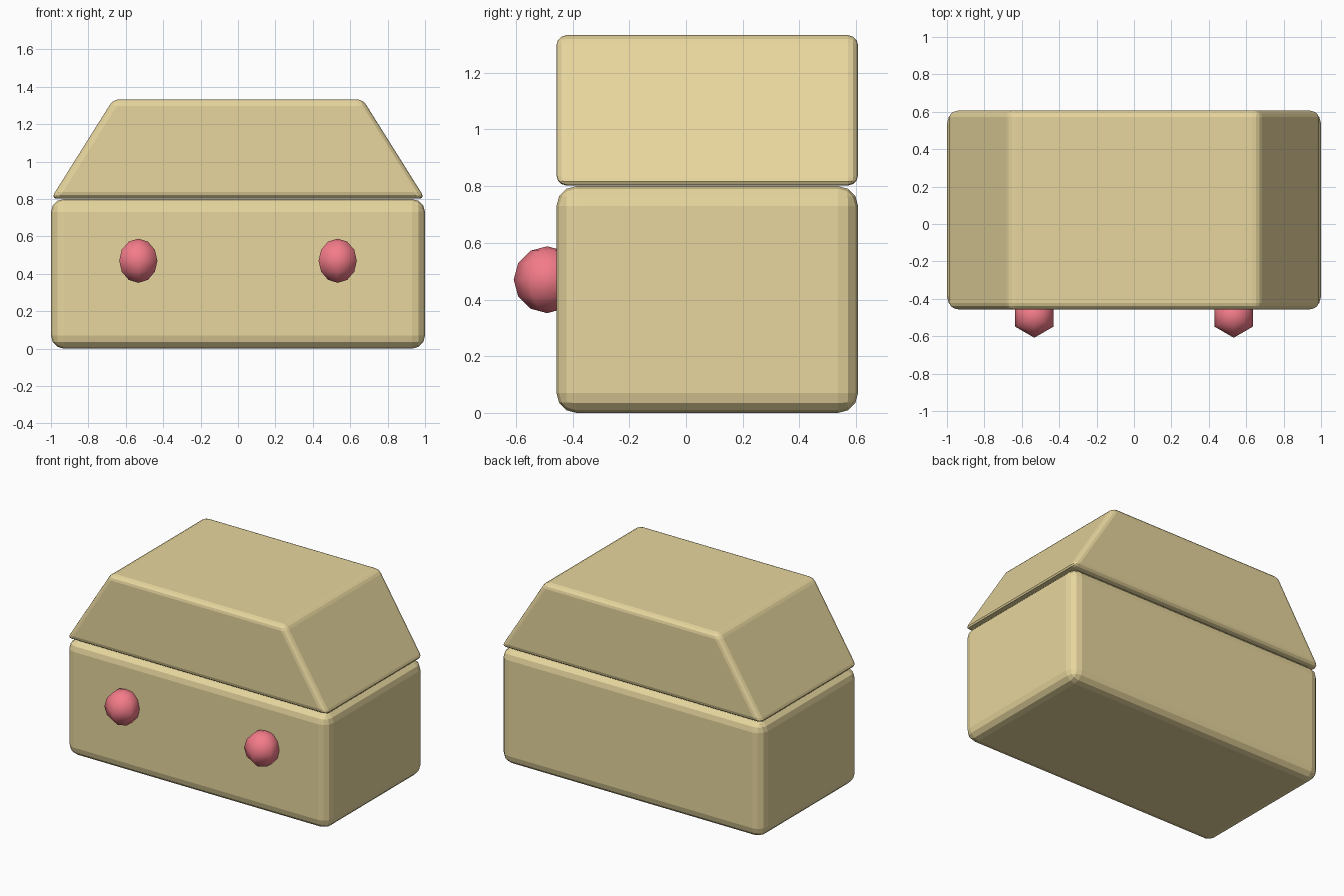
import bpy, bmesh
from mathutils import Matrix

if "Cube" in bpy.data.objects:
    bpy.data.objects.remove(bpy.data.objects["Cube"])


def material(name, color):
    mat = bpy.data.materials.new(name)
    mat.diffuse_color = (*color, 1)
    mat.use_nodes = True
    mat.node_tree.nodes["Principled BSDF"].inputs["Base Color"].default_value = mat.diffuse_color
    return mat


tan = material("tan", (0.80, 0.67, 0.34))
red = material("red", (0.90, 0.20, 0.25))

Y_FRONT, Y_BACK = -0.457, 0.607


def add_object(name, bm, mat):
    mesh = bpy.data.meshes.new(name)
    bm.to_mesh(mesh)
    bm.free()
    mesh.materials.append(mat)
    obj = bpy.data.objects.new(name, mesh)
    bpy.context.collection.objects.link(obj)
    return obj


def rounded_block(name, z0, z1, half_bottom, half_top, bevel):
    """Front profile extruded from front to back, with rounded edges."""
    bm = bmesh.new()
    profile = [(-half_bottom, z0), (half_bottom, z0), (half_top, z1), (-half_top, z1)]
    face = bm.faces.new([bm.verts.new((x, Y_FRONT, z)) for x, z in profile])
    ext = bmesh.ops.extrude_face_region(bm, geom=[face])
    verts = [v for v in ext["geom"] if isinstance(v, bmesh.types.BMVert)]
    bmesh.ops.translate(bm, verts=verts, vec=(0, Y_BACK - Y_FRONT, 0))
    bmesh.ops.recalc_face_normals(bm, faces=bm.faces)
    obj = add_object(name, bm, tan)
    mod = obj.modifiers.new("rounded_edges", "BEVEL")
    mod.width = bevel
    mod.segments = 3
    mod.limit_method = "NONE"
    return obj


# Box body and tapered lid
rounded_block("body", 0.0, 0.80, 1.0, 1.0, 0.07)
rounded_block("lid", 0.802, 1.333, 1.0, 0.667, 0.035)

# Pair of six-sided knobs, half sunk into the front
for side, x in (("left", -0.533), ("right", 0.533)):
    bm = bmesh.new()
    bmesh.ops.create_uvsphere(bm, u_segments=6, v_segments=6, radius=0.118,
                              matrix=Matrix.Translation((x, -0.49, 0.47)))
    for f in bm.faces:
        f.smooth = True
    add_object(side + "_knob", bm, red)
